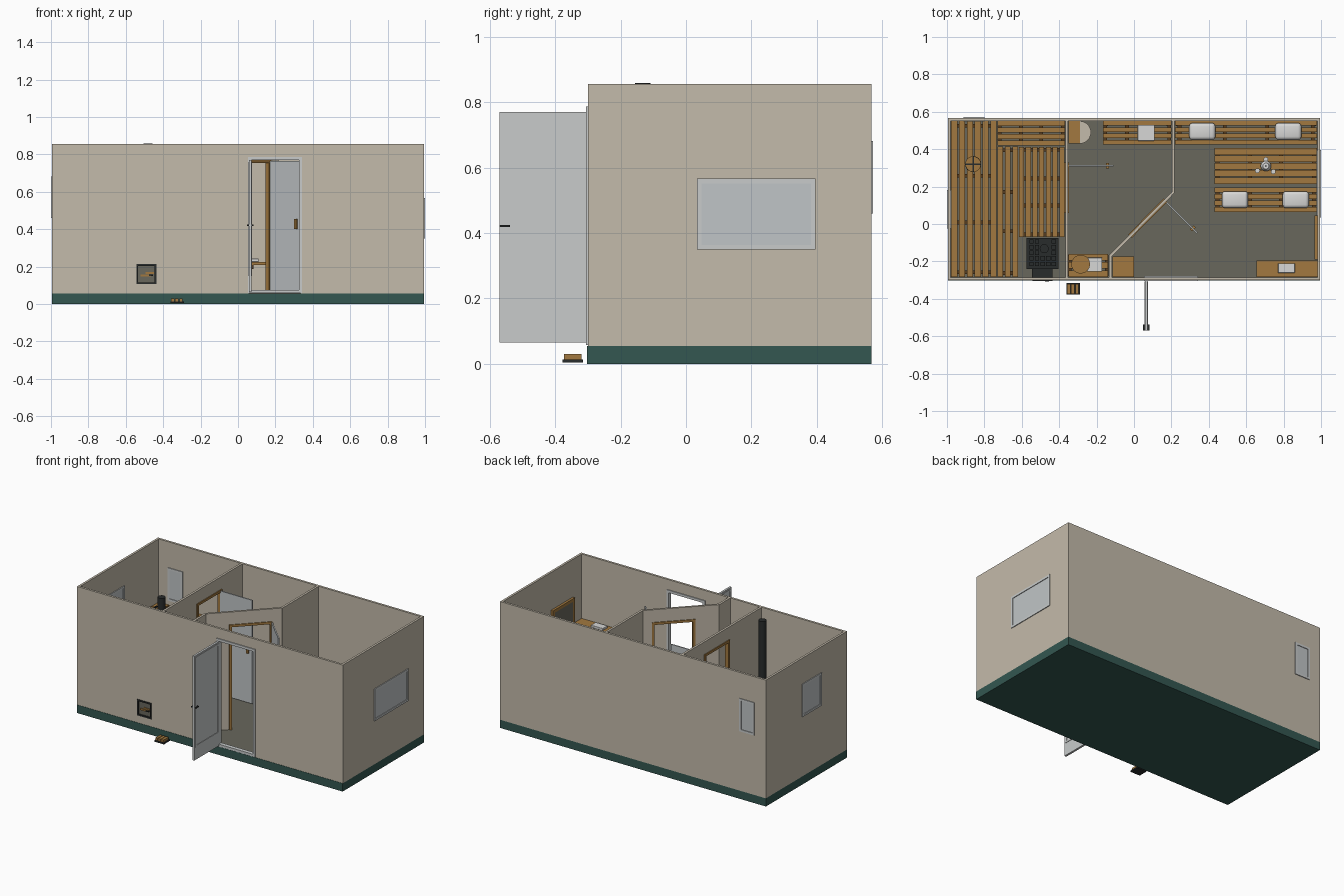
import bpy, bmesh, math
from mathutils import Matrix, Vector

if "Cube" in bpy.data.objects:
    bpy.data.objects.remove(bpy.data.objects["Cube"])


def material(name, r, g, b):
    m = bpy.data.materials.new(name)
    m.diffuse_color = (r, g, b, 1)
    m.use_nodes = True
    m.node_tree.nodes["Principled BSDF"].inputs["Base Color"].default_value = m.diffuse_color
    return m


PLASTER = material("beige plaster", .55, .495, .405)
GREEN = material("dark green base", .033, .095, .082)
FLOOR = material("grey floor", .14, .135, .108)
WOOD = material("honey wood", .36, .19, .05)
DARKWOOD = material("dark wood", .09, .045, .015)
GREY = material("light grey frame", .58, .60, .60)
GLASS = material("pale glass", .53, .56, .57)
WHITE = material("white cloth", .68, .68, .67)
IRON = material("black iron", .022, .025, .025)
TOP = .855


def local(p0, p1):
    """Frame with x running from p0 to p1 in plan, and its length"""
    d = Vector(p1) - Vector(p0)
    rot = Matrix.Rotation(math.atan2(d.y, d.x), 4, 'Z')
    return Matrix.Translation((p0[0], p0[1], 0)) @ rot, d.length


def boxes(name, mat, items, mtx=None, bevel=0):
    """One object from boxes given as (x0, x1, y0, y1, z0, z1)"""
    bm = bmesh.new()
    for x0, x1, y0, y1, z0, z1 in items:
        m = Matrix.Translation(((x0 + x1) / 2, (y0 + y1) / 2, (z0 + z1) / 2))
        bmesh.ops.create_cube(bm, size=1, matrix=m @ Matrix.Diagonal((x1 - x0, y1 - y0, z1 - z0, 1)))
    if bevel:
        bmesh.ops.bevel(bm, geom=bm.edges[:], offset=bevel, segments=3, affect='EDGES', profile=.5)
    return finish(name, mat, bm, mtx)


def finish(name, mat, bm, mtx=None):
    if mtx:
        bm.transform(mtx)
    me = bpy.data.meshes.new(name)
    bm.to_mesh(me)
    bm.free()
    me.materials.append(mat)
    ob = bpy.data.objects.new(name, me)
    bpy.context.collection.objects.link(ob)
    return ob


def round_part(name, mat, x, y, profile, n=20):
    """Turned part from stacked (z0, z1, r0, r1) cones"""
    bm = bmesh.new()
    for z0, z1, r0, r1 in profile:
        bmesh.ops.create_cone(bm, cap_ends=True, segments=n, radius1=r0, radius2=r1, depth=z1 - z0,
                              matrix=Matrix.Translation((x, y, (z0 + z1) / 2)))
    for f in bm.faces:
        f.smooth = len(f.verts) == 4
    for e in bm.edges:
        e.smooth = all(f.smooth for f in e.link_faces)
    return finish(name, mat, bm)


def wall(name, p0, p1, opening=None, t=.015):
    m, n = local(p0, p1)
    h = t / 2
    if opening:
        a, b, lo, hi = opening[0]
        parts, x = [], 0
        for a, b, lo, hi in opening:
            parts += [(x, a, -h, h, .055, TOP), (a, b, -h, h, hi, TOP)]
            if lo > .056:
                parts.append((a, b, -h, h, .055, lo))
            x = b
        parts.append((x, n, -h, h, .055, TOP))
    else:
        parts = [(0, n, -h, h, .055, TOP)]
    boxes(name, PLASTER, parts, m)


def frame(name, mat, p0, p1, rect, w, depth, pane=None, sill=True):
    m, _ = local(p0, p1)
    a, b, lo, hi = rect
    h = depth / 2
    bars = [(a, a + w, -h, h, lo, hi), (b - w, b, -h, h, lo, hi), (a + w, b - w, -h, h, hi - w, hi)]
    if sill:
        bars.append((a + w, b - w, -h, h, lo, lo + w))
    boxes(name, mat, bars, m)
    if pane:
        boxes(name + "_pane", pane, [(a + w, b - w, -h * .65, h * .65, lo + (w if sill else 0), hi - w)], m)


def slats(name, x0, x1, y0, y1, z, n, along='x', gap=.009, th=.018, legs=True):
    """Slatted wooden top on cross bearers with optional legs"""
    s = (y1 - y0) if along == 'x' else (x1 - x0)
    w = (s + gap) / n
    tops, bearers = [], []
    for i in range(n):
        a, b = i * w, (i + 1) * w - gap
        tops.append((x0, x1, y0 + a, y0 + b, z - th, z) if along == 'x' else
                    (x0 + a, x0 + b, y0, y1, z - th, z))
    for k in (.03, .35, .65, .97):
        if along == 'x':
            c = x0 + k * (x1 - x0)
            bearers.append((c - .01, c + .01, y0 + .005, y1 - .005, z - th - .02, z - th))
        else:
            c = y0 + k * (y1 - y0)
            bearers.append((x0 + .005, x1 - .005, c - .01, c + .01, z - th - .02, z - th))
    if legs:
        for x in (x0 + .005, x1 - .025):
            for y in (y0 + .005, y1 - .025):
                bearers.append((x, x + .02, y, y + .02, .06, z - th))
    boxes(name, WOOD, tops)
    boxes(name + "_bearers", DARKWOOD, bearers)


# Base and floor
boxes("base", GREEN, [(-.995, .995, -.302, .567, 0, .055)])
boxes("floor", FLOOR, [(-.98, .98, -.285, .552, .055, .06)])

# Outer and inner walls
F0, F1 = (-.995, -.2925), (.995, -.2925)
B0, B1 = (.995, .5595), (-.995, .5595)
R0, R1 = (.9875, -.285), (.9875, .552)
L0, L1 = (-.9875, .552), (-.9875, -.285)
S0, S1 = (-.36, -.285), (-.36, .552)
D0, D1 = (.21, .17), (-.125, -.17)
HATCH, ENTRY = (.455, .555, .11, .21), (1.055, 1.33, .055, .78)
BACK, RIGHT, LEFT = (1.8, 1.9, .465, .675), (.325, .675, .355, .56), (.375, .57, .465, .675)
SAUNA, DIAG = (.345, .615, .055, .77), (.06, .33, .055, .77)
wall("front_wall", F0, F1, [HATCH, ENTRY])
wall("back_wall", B0, B1, [BACK])
wall("right_wall", R0, R1, [RIGHT])
wall("left_wall", L0, L1, [LEFT])
wall("sauna_wall", S0, S1, [SAUNA])
wall("diagonal_wall", D0, D1, [DIAG])
wall("dressing_wall", (.21, .165), (.21, .552))
wall("lobby_wall", (-.125, -.285), (-.125, -.165))


# Windows and door frames
def grow(r, d):
    return (r[0] - d, r[1] + d, r[2] - d, r[3] + d)


frame("back_window", GREY, B0, B1, grow(BACK, .006), .014, .025, GLASS)
frame("right_window", GREY, R0, R1, grow(RIGHT, .006), .014, .025, GLASS)
frame("left_window", GREY, L0, L1, grow(LEFT, .006), .014, .025, GLASS)
frame("entry_frame", GREY, F0, F1, (1.048, 1.337, .058, .787), .017, .027)
frame("sauna_door_frame", WOOD, S0, S1, SAUNA, .016, .026, sill=False)
frame("diagonal_door_frame", WOOD, D0, D1, DIAG, .016, .026, sill=False)

# Open front door with inset panel
m, _ = local((.065, -.303), (.065, -.57))
boxes("front_door", GREY, [(0, .267, -.007, .007, .065, .77)], m)
frame("front_door_trim", GREY, (.065, -.303), (.065, -.57), (.005, .257, .15, .76), .012, .02)
boxes("front_door_handle", IRON, [(.235, .267, -.018, .018, .418, .425)], m)

# Open glass doors with wooden grips
for name, a, b in (("sauna_glass_door", (-.35, .312), (-.11, .312)),
                   ("inner_glass_door", (.175, .115), (.338, -.047))):
    m, n = local(a, b)
    boxes(name, GLASS, [(0, n, -.004, .004, .065, .765)], m)
    boxes(name + "_grip", WOOD, [(n - .04, n - .025, -.014, .014, .4, .455)], m)

# Sauna benches and duckboard
slats("upper_bench", -.978, -.735, -.283, .55, .43, 6, 'y')
slats("upper_bench_return", -.73, -.37, .42, .55, .43, 4, 'x')
slats("lower_bench", -.73, -.62, -.283, .415, .23, 3, 'y')
slats("duckboard", -.615, -.372, -.07, .412, .09, 7, 'y', legs=False, th=.012)

# Stove with feed tunnel, stones and pipe
boxes("stove", IRON, [(-.57, -.41, -.235, -.08, .06, .3), (-.575, -.405, -.24, -.075, .3, .315)])
stones = [(-.56 + .03 * i, -.537 + .03 * i, -.225 + .03 * j, -.202 + .03 * j, .315, .328 + .006 * ((i + 2 * j) % 3))
          for i in range(5) for j in range(5)]
boxes("stove_stones", FLOOR, [s for s in stones if abs(s[0] + .49) > .025 or s[2] < -.17]).data.materials[0] = IRON
boxes("feed_tunnel", IRON, [(-.545, -.435, -.285, -.235, .1, .22)])
round_part("stove_pipe", IRON, -.48, -.132, [(.31, .858, .024, .024)])
frame("hatch_frame", IRON, F0, F1, grow(HATCH, .004), .01, .025)
boxes("hatch_plate", FLOOR, [(-.54, -.44, -.296, -.29, .11, .21)])
boxes("hatch_logs", WOOD, [(-.52, -.465, -.303, -.296, .147, .158), (-.495, -.45, -.302, -.296, .16, .17)])
boxes("hatch_grip", IRON, [(-.475, -.455, -.308, -.296, .15, .158)])


# Wooden buckets with iron hoops
def bucket(name, x, y, z, r):
    round_part(name, WOOD, x, y, [(z, z + .07, r * .85, r)])
    round_part(name + "_hoops", IRON, x, y, [(z + .012, z + .02, r * .91, r * .92), (z + .05, z + .058, r * 1.0, r * 1.01)])
    boxes(name + "_ladle", IRON, [(x - r, x + r, y - .004, y + .004, z + .07, z + .078),
                                  (x - .004, x + .004, y - r, y + r, z + .07, z + .078)])


bucket("sauna_bucket", -.86, .32, .43, .042)

# Washroom furniture
slats("wash_bench", -.165, .2, .425, .55, .225, 4)
slats("low_bench", -.35, -.14, -.283, -.16, .225, 3)
round_part("wash_tub", WOOD, -.285, -.215, [(.225, .29, .042, .05)])
round_part("wash_tub_hoop", IRON, -.285, -.215, [(.27, .277, .05, .05)])
boxes("basin_shelf", WOOD, [(-.35, -.29, .43, .55, .34, .37)])
bm = bmesh.new()
bmesh.ops.create_cone(bm, cap_ends=True, segments=32, radius1=.045, radius2=.06, depth=.05,
                      matrix=Matrix.Translation((-.29, .49, .345)))
bmesh.ops.bisect_plane(bm, geom=bm.verts[:] + bm.edges[:] + bm.faces[:], plane_co=(-.29, 0, 0),
                       plane_no=(-1, 0, 0), clear_outer=True)
finish("basin", PLASTER, bm)
boxes("folded_towels", WHITE, [(.02, .11, .445, .53, .225, .243), (-.25, -.17, -.255, -.18, .225, .243)], bevel=.003)

# Lobby bench and dressing room cabinet
boxes("lobby_bench", WOOD, [(-.115, 0, -.283, -.175, .205, .225), (-.02, 0, -.283, -.175, .06, .205)])
boxes("cabinet", WOOD, [(.655, .98, -.284, -.195, .06, .42)])
boxes("cabinet_towel", WHITE, [(.77, .86, -.262, -.21, .42, .435)], bevel=.003)

# Wall mirror
frame("mirror", WOOD, (.972, -.19), (.972, .05), (0, .235, .33, .6), .02, .016, FLOOR)

# Dressing room benches, table and cushions
slats("back_bench", .22, .978, .425, .55, .225, 4)
slats("front_bench", .43, .978, .065, .195, .225, 4)
slats("table", .43, .978, .215, .405, .34, 5, gap=.004)
for i, (x, y) in enumerate(((.365, .495), (.825, .495), (.54, .13), (.865, .13))):
    ob = boxes("cushion_%d" % i, WHITE, [(x - .07, x + .07, y - .045, y + .045, .225, .265)], bevel=.018)
    ob.data.shade_smooth()

# Tea set
round_part("teapot", WHITE, .705, .31, [(.34, .36, .02, .028), (.36, .385, .028, .016), (.385, .395, .006, .006)])
for i, (x, y) in enumerate(((.66, .285), (.745, .28), (.705, .345))):
    round_part("cup_%d" % i, WHITE, x, y, [(.34, .36, .009, .013)], 12)

# Boot scraper outside
boxes("scraper_base", IRON, [(-.362, -.29, -.378, -.315, .004, .014)])
boxes("scraper_slats", WOOD, [(-.358 + .022 * i, -.34 + .022 * i, -.373, -.32, .014, .03) for i in range(3)])
